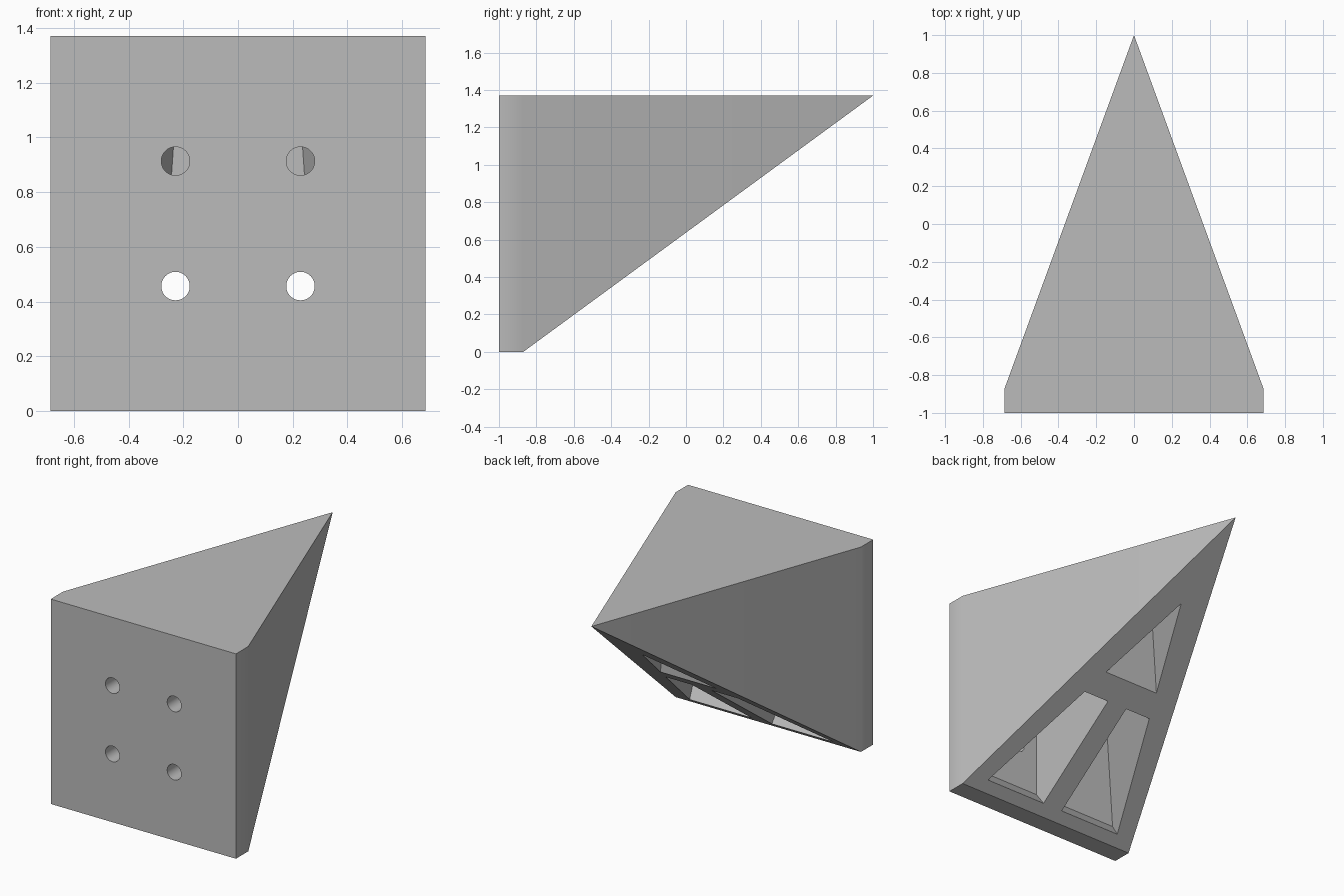
import bpy, bmesh, math
from mathutils import Matrix

cube = bpy.data.objects.get("Cube")
if cube:
    bpy.data.objects.remove(cube)

W, H = 0.685, 1.37            # half width and height of the mounting plate
FRONT, PLATE, TIP = -1.0, -0.87, 1.0
CEILING = 1.24                # underside of the top plate
RIB = 0.075                   # half thickness of the centre rib

grey = bpy.data.materials.new("grey plastic")
grey.use_nodes = True
colour = (0.5, 0.5, 0.5, 1)
grey.diffuse_color = colour
grey.node_tree.nodes["Principled BSDF"].inputs["Base Color"].default_value = colour


def make_object(name, bm):
    bmesh.ops.recalc_face_normals(bm, faces=bm.faces)
    mesh = bpy.data.meshes.new(name)
    bm.to_mesh(mesh)
    bm.free()
    mesh.materials.append(grey)
    obj = bpy.data.objects.new(name, mesh)
    bpy.context.collection.objects.link(obj)
    return obj


def hull(name, points):
    bm = bmesh.new()
    for p in points:
        bm.verts.new(p)
    bmesh.ops.convex_hull(bm, input=bm.verts)
    bmesh.ops.dissolve_limit(bm, angle_limit=0.01, verts=bm.verts, edges=bm.edges)
    return make_object(name, bm)


def inner_wall(y, z):
    """Half width of the hollow, drafted slightly towards the top."""
    return 0.563 - 0.372 * (y - PLATE) - 0.068 * z


def inner_tip(z):
    return PLATE + (0.563 - 0.068 * z) / 0.372


# Solid bracket: square plate drawn back to a point level with the top
bracket = hull("shelf_bracket",
               [(x, y, z) for x in (-W, W) for y in (FRONT, PLATE) for z in (0, H)]
               + [(0, TIP, H)])

cutters = []

# Two lower pockets beside the centre rib, with a sloped lip at the bottom
section = [(-0.73, -0.045), (PLATE, 0.145), (PLATE, CEILING),
           (-0.167, CEILING), (-0.167, 0.42)]
for side, label in ((1, "left"), (-1, "right")):
    pts = [(side * x, y, z) for y, z in section for x in (RIB, inner_wall(y, z))]
    cutters.append(hull(label + "_lower_pocket_cutter", pts))

# Upper pocket behind the cross rib
pts = []
for z in (0.52, CEILING):
    w = inner_wall(-0.027, z)
    pts += [(-w, -0.027, z), (w, -0.027, z), (0, inner_tip(z), z)]
cutters.append(hull("upper_pocket_cutter", pts))

# Four screw holes through the plate
for x in (-W / 3, W / 3):
    for z in (H / 3, H * 2 / 3):
        bm = bmesh.new()
        bmesh.ops.create_cone(bm, cap_ends=True, segments=48, radius1=0.052,
                              radius2=0.052, depth=0.3,
                              matrix=Matrix.Translation((x, -0.95, z))
                              @ Matrix.Rotation(math.pi / 2, 4, "X"))
        cutters.append(make_object("screw_hole_cutter", bm))

for cutter in cutters:
    cut = bracket.modifiers.new(cutter.name, "BOOLEAN")
    cut.operation = "DIFFERENCE"
    cut.solver = "EXACT"
    cut.object = cutter

# Apply the cuts, then remove the cutters
bpy.context.view_layer.update()
cut_mesh = bpy.data.meshes.new_from_object(
    bracket.evaluated_get(bpy.context.evaluated_depsgraph_get()))
bracket.modifiers.clear()
bracket.data = cut_mesh
for cutter in cutters:
    bpy.data.objects.remove(cutter)

# Soft plate corners and holes, crisp everywhere else
bpy.ops.object.select_all(action="DESELECT")
bracket.select_set(True)
bpy.context.view_layer.objects.active = bracket
bpy.ops.object.shade_smooth_by_angle(angle=math.radians(30))
weighted = bracket.modifiers.new("weighted_normals", "WEIGHTED_NORMAL")
weighted.keep_sharp = True
